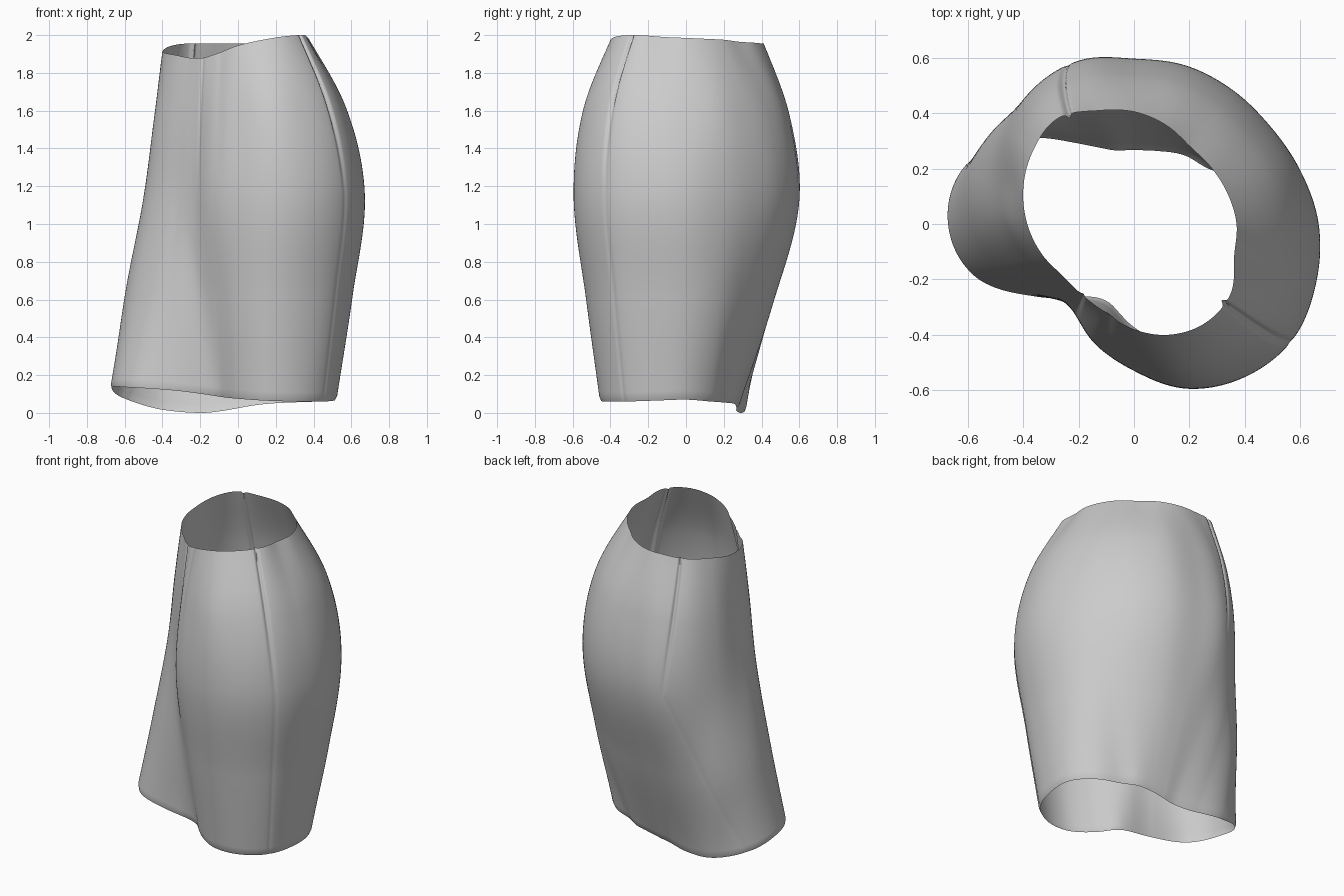
import bpy, bmesh, math

if "Cube" in bpy.data.objects:
    bpy.data.objects.remove(bpy.data.objects["Cube"])

# Polar cross-sections: radius every 18 degrees, counter-clockwise from +x
HEM = [.51, .44, .345, .315, .285, .275, .29, .37, .525, .65,
       .675, .61, .445, .33, .305, .38, .475, .535, .56, .54]
THIGH = [.60, .56, .505, .475, .46, .455, .475, .535, .605, .62,
         .585, .515, .425, .365, .385, .465, .555, .61, .64, .62]
HIP = [.665, .63, .605, .60, .60, .595, .62, .61, .575, .525,
       .485, .43, .38, .382, .455, .53, .625, .682, .708, .69]
BELLY = [.565, .55, .53, .53, .54, .54, .565, .57, .525, .465,
         .435, .39, .355, .355, .415, .48, .57, .605, .62, .59]
WAIST = [.37, .355, .345, .345, .375, .405, .43, .47, .45, .42,
         .385, .35, .318, .317, .335, .38, .42, .44, .43, .38]
# Heights of the two open edges at the same angles
HEM_Z = [.07, .06, .055, .05, .04, .025, .01, 0, .02, .08,
         .135, .135, .12, .10, .085, .075, .065, .06, .06, .065]
WAIST_Z = [1.985, 1.98, 1.975, 1.965, 1.96, 1.955, 1.955, 1.955, 1.94, 1.915,
           1.905, 1.895, 1.88, 1.88, 1.905, 1.945, 1.975, 1.995, 2.0, 1.99]
RINGS = [HEM, THIGH, HIP, BELLY, WAIST]
KNOTS = [0, .28, .575, .81, 1]

# Seams and darts: (angle at waist, hip, hem), depth at waist, depth at hem, width
SEAMS = [((319, 323, 324), .018, .003, 1.1),
         ((121, 112, 160), .018, .002, 1.1),
         ((234, 238, 246), .006, .000, 2.0),
         ((255, 258, 258), .004, .000, 3.5)]

SEG, ROWS = 540, 80


def around(values, deg):
    """Closed smooth curve through evenly spaced values."""
    n = len(values)
    f = deg / 360 * n
    i = int(f)
    t = f - i
    a, b, c, d = (values[(i + k) % n] for k in (-1, 0, 1, 2))
    return b + .5 * t * (c - a + t * (2*a - 5*b + 4*c - d + t * (3*(b - c) + d - a)))


def along(vals, v):
    """Smooth Hermite curve through the ring radii from hem to waist."""
    s = [(vals[i+1] - vals[i]) / (KNOTS[i+1] - KNOTS[i]) for i in range(4)]
    m = [s[0]] + [(s[i] + s[i+1]) / 2 for i in range(3)] + [s[3] * 1.1]
    i = max(k for k in range(4) if KNOTS[k] <= v)
    h = KNOTS[i+1] - KNOTS[i]
    t = (v - KNOTS[i]) / h
    return ((1 + 2*t) * (1-t)**2 * vals[i] + t * (1-t)**2 * h * m[i]
            + t*t * (3 - 2*t) * vals[i+1] + t*t * (t-1) * h * m[i+1])


def groove(deg, v):
    """Depth of the seam creases at a point on the cloth."""
    total = 0
    for (top, mid, low), d_top, d_low, width in SEAMS:
        k = max(0, (v - .575) / .425)
        centre = mid + (top - mid) * k if k else low + (mid - low) * v / .575
        depth = d_low + (d_top - d_low) * min(1, k * 1.6)
        delta = (deg - centre + 180) % 360 - 180
        total += depth * math.exp(-(delta / width) ** 2)
    return total


# Skirt cloth lofted from the hem to the waist
bm = bmesh.new()
grid = []
for j in range(ROWS + 1):
    v = j / ROWS
    row = []
    for i in range(SEG):
        deg = 360 * i / SEG
        a = math.radians(deg)
        r = along([around(ring, deg) for ring in RINGS], v) - groove(deg, v)
        if j == 0:
            r -= .008  # turned-in hem edge
        lo, hi = around(HEM_Z, deg), around(WAIST_Z, deg)
        row.append(bm.verts.new((r * math.cos(a), r * math.sin(a), lo + (hi - lo) * v)))
    grid.append(row)
for lower, upper in zip(grid, grid[1:]):
    for i in range(SEG):
        k = (i + 1) % SEG
        bm.faces.new((lower[i], lower[k], upper[k], upper[i]))
mesh = bpy.data.meshes.new("skirt")
bm.to_mesh(mesh)
bm.free()
skirt = bpy.data.objects.new("skirt", mesh)
bpy.context.collection.objects.link(skirt)

bpy.context.view_layer.objects.active = skirt
skirt.select_set(True)
bpy.ops.object.shade_smooth_by_angle(angle=math.radians(80))
